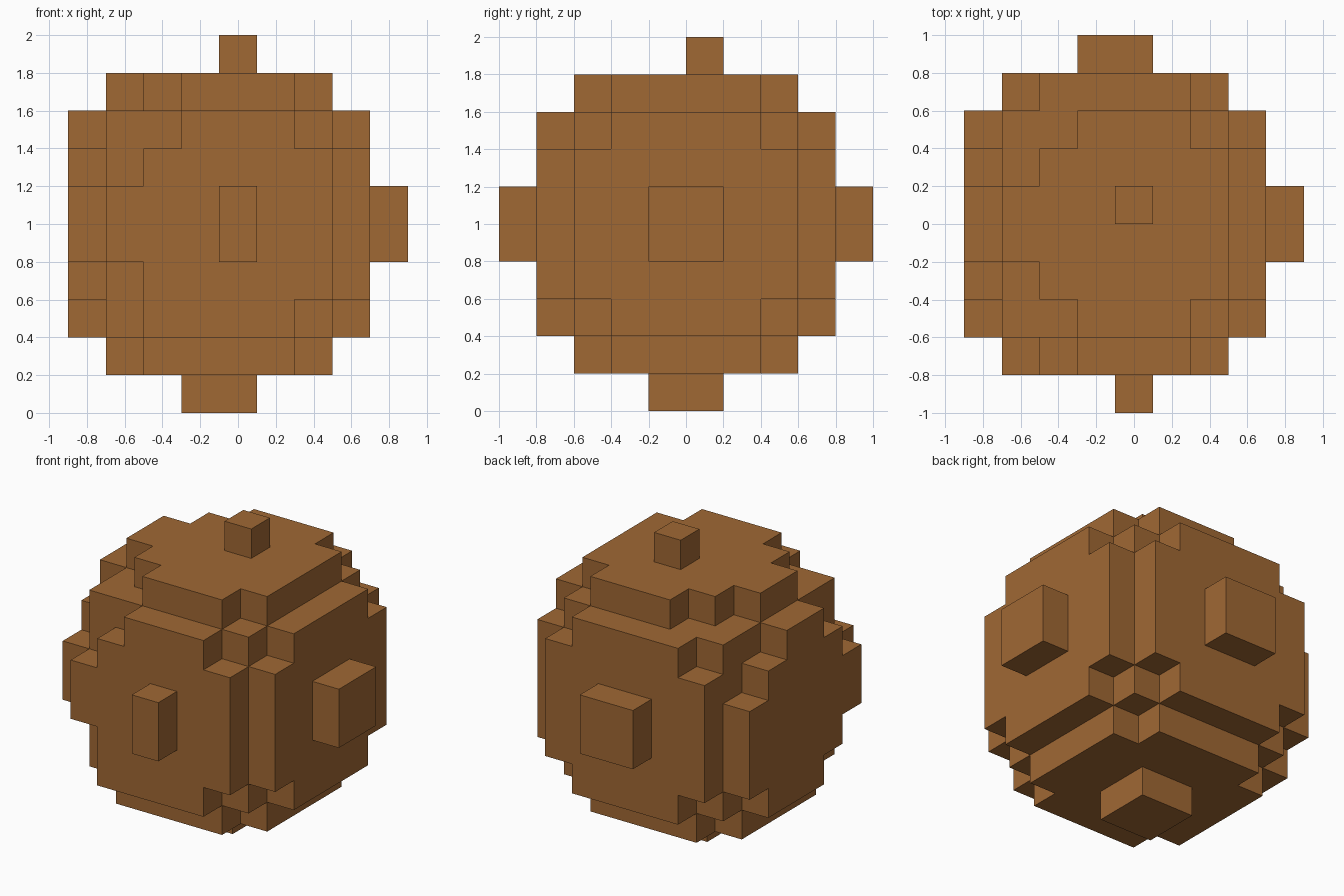
import bpy
import bmesh
from mathutils import Vector

cube = bpy.data.objects.get("Cube")
if cube:
    bpy.data.objects.remove(cube, do_unlink=True)

CELL = 0.2
MIDDLE = Vector((-0.1, 0, 1))          # middle of the block grid
BALL_CENTRE = Vector((0.1, 0.05, -0.06))  # slightly off the grid, in cells
RADIUS_SQ = 21.2 + BALL_CENTRE.length_squared

# Plain brown material
brown = bpy.data.materials.new("brown")
brown.use_nodes = True
colour = (0.352, 0.138, 0.034, 1)
brown.diffuse_color = colour
brown.node_tree.nodes["Principled BSDF"].inputs["Base Color"].default_value = colour

# Blocks whose centres fall inside the ball
steps = [i - 4.5 for i in range(10)]
blocks = {(x, y, z) for x in steps for y in steps for z in steps
          if (Vector((x, y, z)) - BALL_CENTRE).length_squared <= RADIUS_SQ}

# Outer skin: one square wherever a block has no neighbour
bm = bmesh.new()
for block in blocks:
    for axis in range(3):
        for sign in (-1, 1):
            out = Vector((0, 0, 0))
            out[axis] = sign
            if tuple(Vector(block) + out) in blocks:
                continue
            u = Vector((0, 0, 0))
            u[(axis + 1) % 3] = 0.5
            v = out.cross(u)
            mid = Vector(block) + out / 2
            corners = (mid - u - v, mid + u - v, mid + u + v, mid - u + v)
            bm.faces.new([bm.verts.new(MIDDLE + CELL * c) for c in corners])
bmesh.ops.remove_doubles(bm, verts=bm.verts, dist=0.001)

mesh = bpy.data.meshes.new("block_ball")
bm.to_mesh(mesh)
bm.free()
mesh.materials.append(brown)
ball = bpy.data.objects.new("block_ball", mesh)
bpy.context.collection.objects.link(ball)
